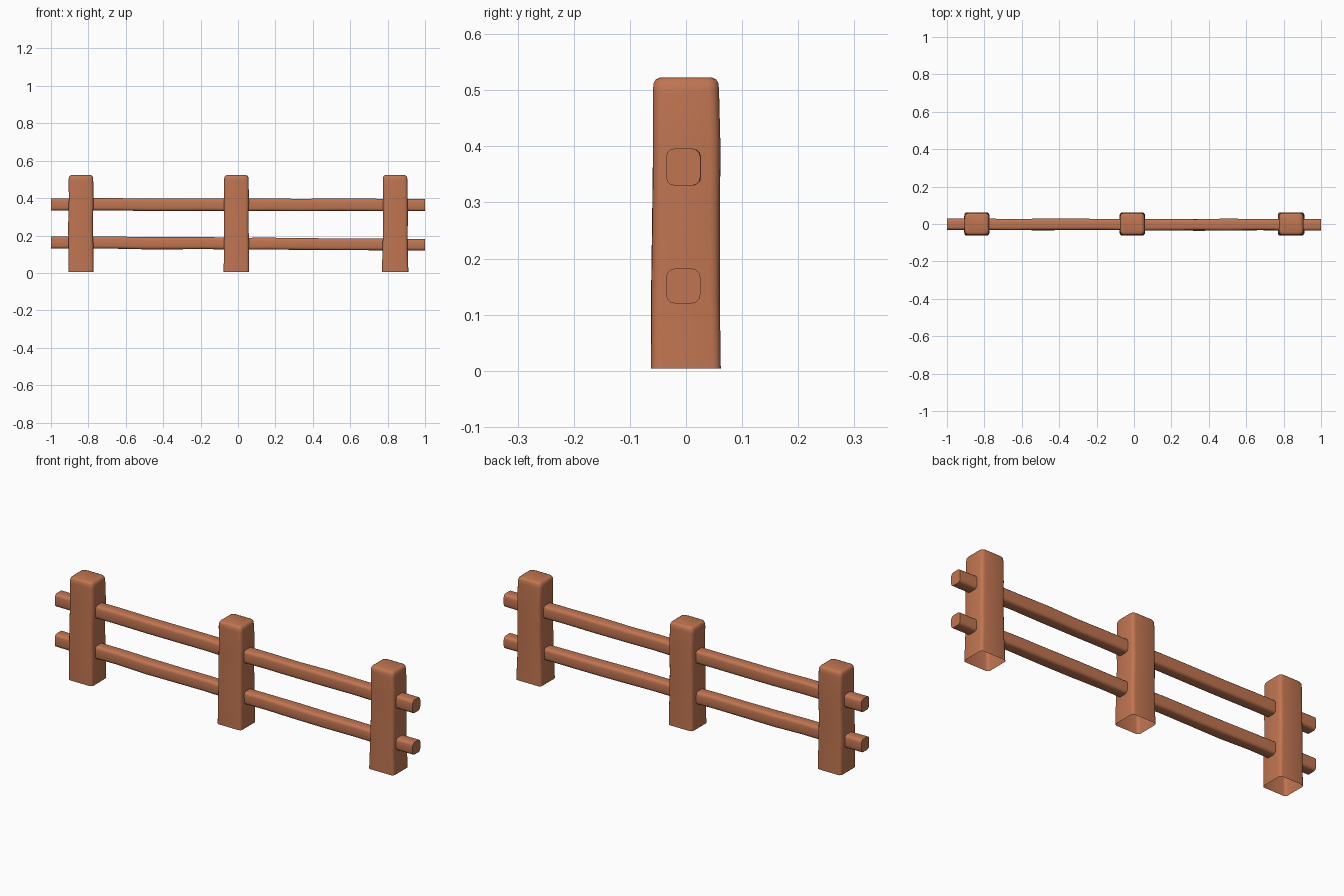
import bpy, bmesh, math, random
from mathutils import Vector

if "Cube" in bpy.data.objects:
    bpy.data.objects.remove(bpy.data.objects["Cube"])

random.seed(4)
wood = bpy.data.materials.new("warm_brown_wood")
wood.diffuse_color = (0.53, 0.178, 0.082, 1)
wood.use_nodes = True
wood.node_tree.nodes["Principled BSDF"].inputs["Base Color"].default_value = wood.diffuse_color


def section(half_u, half_v, radius, steps=3):
    """Rounded rectangle, counter-clockwise."""
    pts = []
    for i, (su, sv) in enumerate([(1, 1), (-1, 1), (-1, -1), (1, -1)]):
        for k in range(steps + 1):
            a = math.pi / 2 * (i + k / steps)
            pts.append((su * (half_u - radius) + radius * math.cos(a),
                        sv * (half_v - radius) + radius * math.sin(a)))
    return pts


def loft(name, rings, caps):
    """Skin a list of vertex rings; caps names the closed ends."""
    bm = bmesh.new()
    loops = [[bm.verts.new(p) for p in ring] for ring in rings]
    n = len(loops[0])
    for a, b in zip(loops, loops[1:]):
        for i in range(n):
            j = (i + 1) % n
            bm.faces.new((a[i], a[j], b[j], b[i]))
    if "start" in caps:
        bm.faces.new(loops[0][::-1])
    if "end" in caps:
        bm.faces.new(loops[-1])
    mesh = bpy.data.meshes.new(name)
    bm.to_mesh(mesh)
    bm.free()
    mesh.materials.append(wood)
    ob = bpy.data.objects.new(name, mesh)
    bpy.context.collection.objects.link(ob)
    bpy.context.view_layer.objects.active = ob
    ob.select_set(True)
    bpy.ops.object.shade_smooth_by_angle(angle=math.radians(40))
    ob.select_set(False)


def wobble(amount):
    return random.uniform(-amount, amount)


def post(name, x, foot):
    # height, half width, half depth, corner radius
    profile = [(0.004, foot, 0.062, 0.014), (0.13, 0.067, 0.061, 0.016),
               (0.27, 0.066, 0.060, 0.017), (0.40, 0.066, 0.060, 0.017),
               (0.495, 0.066, 0.059, 0.018), (0.512, 0.064, 0.058, 0.018),
               (0.519, 0.060, 0.054, 0.017), (0.523, 0.051, 0.045, 0.014)]
    rings = []
    for z, hx, hy, r in profile:
        w = 0.002 if 0.1 < z < 0.45 else 0
        dx, dy = wobble(w), wobble(w)
        rings.append([Vector((x + dx + u, dy + v, z)) for u, v in section(hx, hy, r)])
    loft(name, rings, ("end",))  # underside is open


def rail(name, z_left, z_right, half_left, half_right):
    rings = []
    count = 12
    for i in range(count + 1):
        t = i / count
        w = 0.0015 if 0 < i < count else 0
        half = half_left + (half_right - half_left) * t
        z = z_left + (z_right - z_left) * t + wobble(w)
        y = -0.001 - 0.004 * t + wobble(w)
        rings.append([Vector((-1 + 2 * t, y + u, z + v))
                      for u, v in section(0.0305 + wobble(w), half, 0.015)])
    loft(name, rings, ("start", "end"))


# Upright posts
post("left_post", -0.840, 0.067)
post("middle_post", -0.009, 0.068)
post("right_post", 0.840, 0.071)

# Horizontal rails
rail("upper_rail", 0.366, 0.363, 0.033, 0.033)
rail("lower_rail", 0.163, 0.151, 0.033, 0.031)
